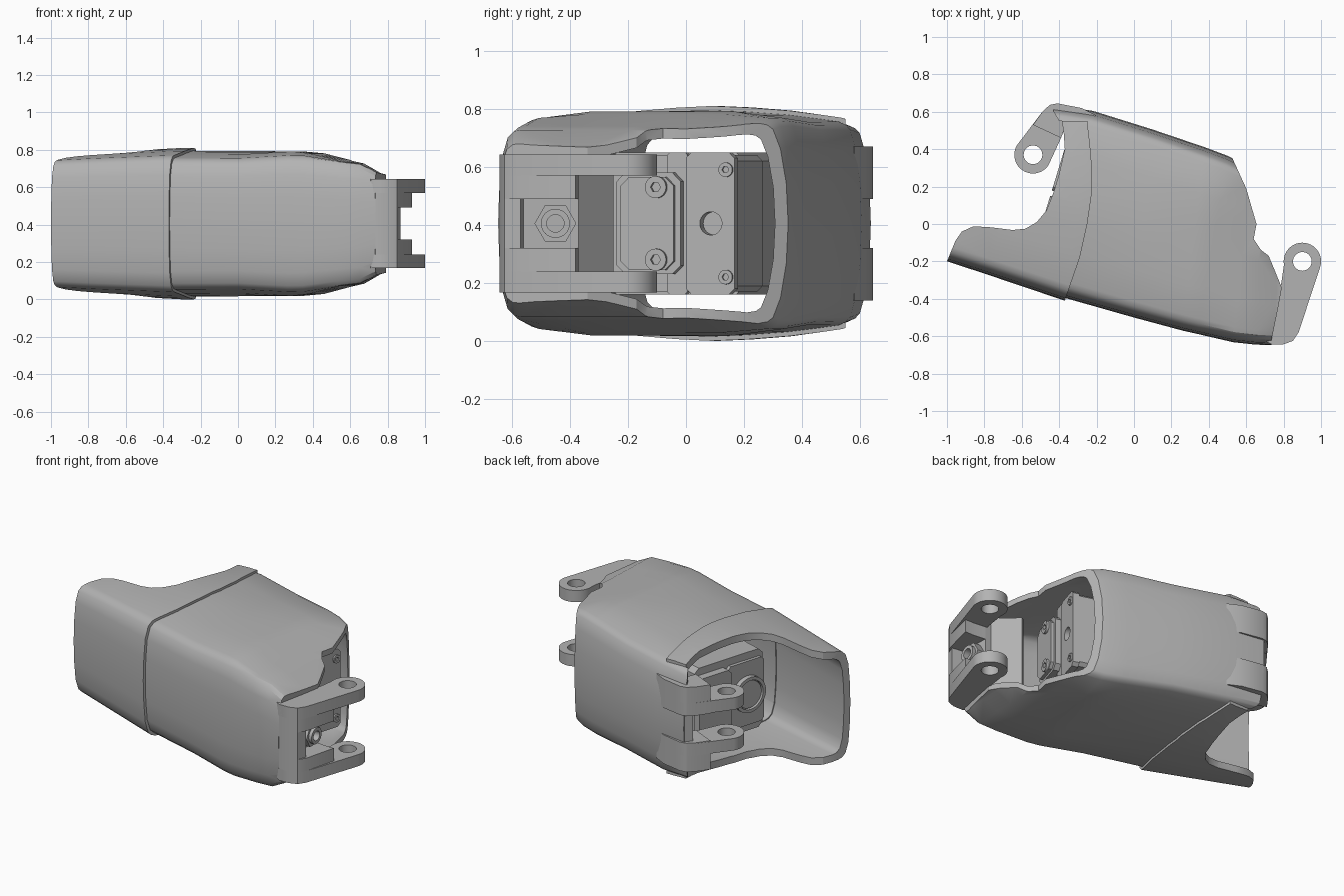
import bpy, bmesh, math
from mathutils import Matrix

if "Cube" in bpy.data.objects:
    bpy.data.objects.remove(bpy.data.objects["Cube"])

MID = 0.405  # mirror plane height
grey = bpy.data.materials.new("plain grey")
grey.diffuse_color = (0.45, 0.45, 0.45, 1)
grey.use_nodes = True
grey.node_tree.nodes["Principled BSDF"].inputs["Base Color"].default_value = grey.diffuse_color


def finish(name, bm, matrix=None):
    bmesh.ops.remove_doubles(bm, verts=bm.verts, dist=1e-4)
    bmesh.ops.recalc_face_normals(bm, faces=bm.faces)
    me = bpy.data.meshes.new(name)
    bm.to_mesh(me)
    bm.free()
    me.materials.clear()
    me.materials.append(grey)
    ob = bpy.data.objects.new(name, me)
    bpy.context.collection.objects.link(ob)
    if matrix:
        ob.matrix_world = matrix
    return ob


def circle(cx, cy, r, n=32, a0=0.0, a1=360.0):
    full = abs(a1 - a0) >= 360
    return [(cx + r * math.cos(a), cy + r * math.sin(a)) for a in
            (math.radians(a0 + (a1 - a0) * i / (n if full else n - 1)) for i in range(n))]


def rect(x0, x1, y0, y1, c=0.02):
    return [(x0 + c, y0), (x1 - c, y0), (x1, y0 + c), (x1, y1 - c),
            (x1 - c, y1), (x0 + c, y1), (x0, y1 - c), (x0, y0 + c)]


def prism(name, loops, z0, z1, matrix=None):
    """Extruded outline; loops after the first are holes."""
    cu = bpy.data.curves.new(name, 'CURVE')
    cu.dimensions = '2D'
    cu.fill_mode = 'BOTH'
    cu.extrude = (z1 - z0) / 2
    for pts in loops:
        sp = cu.splines.new('POLY')
        sp.points.add(len(pts) - 1)
        for p, (x, y) in zip(sp.points, pts):
            p.co = (x, y, 0, 1)
        sp.use_cyclic_u = True
    tmp = bpy.data.objects.new(name + "_curve", cu)
    bpy.context.collection.objects.link(tmp)
    bpy.context.view_layer.update()
    me = bpy.data.meshes.new_from_object(tmp.evaluated_get(bpy.context.evaluated_depsgraph_get()))
    bpy.data.objects.remove(tmp)
    bm = bmesh.new()
    bm.from_mesh(me)
    bmesh.ops.translate(bm, verts=bm.verts, vec=(0, 0, (z0 + z1) / 2))
    return finish(name, bm, matrix)


def pair(name, loops, z0, z1):
    """The same prism above and below the mirror plane."""
    prism("upper_" + name, loops, z0, z1)
    prism("lower_" + name, loops, 2 * MID - z1, 2 * MID - z0)


# Shell sections: front point, back point, half height
STATIONS = [((-1.15, -0.135), (-0.75, 0.66), 0.352),
            ((-0.80, -0.25), (-0.45, 0.64), 0.372),
            ((-0.37, -0.395), (-0.22, 0.605), 0.39),
            ((0.0, -0.50), (0.10, 0.505), 0.388),
            ((0.26, -0.57), (0.38, 0.41), 0.386),
            ((0.34, -0.588), (0.50, 0.365), 0.376),
            ((0.53, -0.632), (0.63, 0.30), 0.335),
            ((0.65, -0.645), (0.69, 0.26), 0.322),
            ((0.75, -0.648), (0.78, 0.23), 0.27),
            ((0.85, -0.648), (0.88, 0.2), 0.245)]
# Half cross-section: position from front to back, share of half height
PROFILE = [(0, 0), (.004, .35), (.014, .65), (.034, .82), (.058, .88), (.085, .902),
           (.25, .957), (.38, .985), (.5, 1), (.62, .987), (.75, .96), (.92, .9),
           (.945, .872), (.96, .83), (.98, .65), (.995, .35), (1, 0)]
SECTION = PROFILE + [(t, -h) for t, h in PROFILE[-2:0:-1]]


def shell(name, grow, thick, outline):
    """Hollow loft trimmed to a plan outline; the crown flattens to the right."""
    bm = bmesh.new()
    skins = []
    for off in (grow, grow - thick):
        rings = []
        for (fx, fy), (bx, by), h in STATIONS:
            y0, y1 = fy - off, by + off
            lift = 1 + 0.12 * min(1, max(0, (fx - 0.1) / 0.4))
            rings.append([bm.verts.new((fx + (bx - fx) * t, y0 + (y1 - y0) * t,
                                        MID + (h + off) * max(-1, min(1, k * lift))))
                          for t, k in SECTION])
        skins.append(rings)
    n = len(SECTION)
    for i in range(n):
        j = (i + 1) % n
        for rings in skins:
            for a, b in zip(rings, rings[1:]):
                bm.faces.new((a[i], a[j], b[j], b[i]))
        for e in (0, -1):
            o, q = skins[0][e], skins[1][e]
            bm.faces.new((o[i], o[j], q[j], q[i]))
    ob = finish(name, bm)
    cutter = prism(name + "_cutter", [outline], -0.2, 1.0)
    cutter.hide_render = True
    mod = ob.modifiers.new("trim", 'BOOLEAN')
    mod.operation = 'INTERSECT'
    mod.solver = 'EXACT'
    mod.object = cutter
    bpy.context.view_layer.objects.active = ob
    bpy.ops.object.modifier_apply(modifier="trim")
    bpy.data.objects.remove(cutter)
    return ob


# Sleeve with scooped mouth, and main housing
SEAM = [(-0.40, -0.5), (-0.37, -0.41), (-0.29, -0.18), (-0.25, 0.0), (-0.228, 0.15),
        (-0.225, 0.3), (-0.235, 0.42), (-0.25, 0.55)]
shell("sleeve", 0.015, 0.045,
      [(-0.385, 0.55), (-0.375, 0.48), (-0.37, 0.40), (-0.40, 0.27), (-0.43, 0.17), (-0.47, 0.07),
       (-0.52, 0.01), (-0.58, -0.025), (-0.65, -0.032), (-0.78, -0.016), (-0.86, -0.013),
       (-0.92, -0.04), (-0.955, -0.09), (-1.0, -0.2), (-1.05, -0.33)] + SEAM)
shell("housing", 0.0, 0.035,
      [(x - 0.02, y) for x, y in SEAM] +
      [(-0.40, 0.55), (-0.43, 0.6), (-0.43, 0.7), (0.45, 0.6), (0.52, 0.365), (0.60, 0.19), (0.655, 0.0),
       (0.64, -0.08), (0.68, -0.14), (0.72, -0.17), (0.745, -0.23), (0.79, -0.34),
       (0.77, -0.45), (0.735, -0.62), (0.735, -0.8)])

# Right hinge: outer ears, inner ribs, cross block, web and nut
hole = circle(0.9, -0.2, 0.05)
ear = circle(0.9, -0.2, 0.1, 24, -18, 190) + [(0.79, -0.30), (0.77, -0.42), (0.72, -0.5),
      (0.70, -0.58), (0.71, -0.63), (0.735, -0.643), (0.80, -0.643), (0.85, -0.625), (0.88, -0.58)]
pair("right_ear", [ear, hole], 0.57, 0.643)
foot = [(0.78, -0.37), (0.87, -0.38), (0.93, -0.38), (0.88, -0.58), (0.85, -0.625),
        (0.80, -0.643), (0.735, -0.643), (0.70, -0.6), (0.72, -0.5)]
pair("right_rib", [foot], 0.49, 0.575)
prism("right_cross_block", [[(0.73, -0.37), (0.79, -0.37), (0.80, -0.56), (0.87, -0.57), (0.85, -0.625),
      (0.80, -0.643), (0.735, -0.643), (0.70, -0.6), (0.70, -0.5)]], 0.2, 0.61)
prism("right_web", [[(0.75, -0.37), (0.62, -0.25), (0.60, -0.26), (0.71, -0.42)]], 0.17, 0.64)
TO_X = Matrix(((0, 0, 1, 0), (1, 0, 0, 0), (0, 1, 0, 0), (0, 0, 0, 1)))  # extrude along x
prism("nut", [circle(-0.45, MID, 0.072, 6), circle(-0.45, MID, 0.03, 20)], 0.78, 0.84, TO_X)
prism("bolt_collar", [circle(-0.45, MID, 0.05), circle(-0.45, MID, 0.03, 20)], 0.78, 0.86, TO_X)

# Left hinge: inner ears on thicker roots, joined by a bar
hole = circle(-0.54, 0.37, 0.05)
root = [(-0.54, 0.53), (-0.49, 0.60), (-0.45, 0.637), (-0.41, 0.645), (-0.28, 0.62),
        (-0.20, 0.58), (-0.36, 0.54), (-0.39, 0.46)]
ear = circle(-0.54, 0.37, 0.1, 24, 150, 325) + [(-0.39, 0.46), (-0.36, 0.54), (-0.30, 0.61),
      (-0.41, 0.645), (-0.45, 0.637), (-0.49, 0.60)]
pair("left_ear", [ear, hole], 0.495, 0.57)
pair("left_root", [root], 0.49, 0.67)
prism("left_bar", [[(-0.46, 0.59), (-0.43, 0.628), (-0.28, 0.61), (-0.25, 0.55), (-0.38, 0.54)]], 0.2, 0.61)

# Motor inside the shell, turned along the shell axis
AXIS = Matrix.Translation((-0.445, 0.16, MID)) @ Matrix.Rotation(math.radians(-17), 4, 'Z') @ TO_X
prism("motor_body", [rect(-0.245, 0.245, -0.245, 0.245, 0.03)], 0.05, 0.66, AXIS)
prism("motor_left_plate", [rect(-0.24, 0.02, -0.2, 0.2, 0.02)], 0.03, 0.05, AXIS)
prism("motor_left_mount", [rect(0.02, 0.25, -0.2, 0.2, 0.02)], 0.0, 0.05, AXIS)
prism("output_ring", [circle(-0.12, 0, 0.11, 40), circle(-0.12, 0, 0.09, 40)], 0.0, 0.03, AXIS)
prism("output_disc", [circle(-0.12, 0, 0.085, 40)], 0.01, 0.03, AXIS)
# Gearbox end facing the right opening
prism("gearbox", [rect(-0.105, 0.305, -0.235, 0.235, 0.02)], 0.64, 0.95, AXIS)
prism("gearbox_end_plate", [rect(0.135, 0.31, -0.245, 0.245), circle(0.225, 0, 0.04, 24)], 0.95, 0.99, AXIS)
prism("gearbox_bridge", [rect(0.065, 0.14, -0.245, 0.245, 0.01)], 0.95, 0.985, AXIS)
prism("bracket_plate", [rect(-0.105, 0.125, -0.175, 0.175, 0.03)], 0.95, 1.02, AXIS)
prism("bracket_step", [rect(-0.085, 0.105, -0.16, 0.16, 0.03)], 1.02, 1.04, AXIS)
for side in (-1, 1):
    z = 0.125 * side
    prism("bracket_screw", [circle(0.045, z, 0.038, 24), circle(0.045, z, 0.018, 6)], 1.04, 1.055, AXIS)
    prism("corner_screw", [circle(0.28, 0.185 * side, 0.025, 24), circle(0.28, 0.185 * side, 0.012, 6)],
          0.99, 1.0, AXIS)

# Smooth shading with sharp edges kept
for ob in bpy.context.collection.objects:
    ob.select_set(True)
bpy.context.view_layer.objects.active = bpy.context.collection.objects[0]
bpy.ops.object.shade_smooth_by_angle(angle=math.radians(30))
